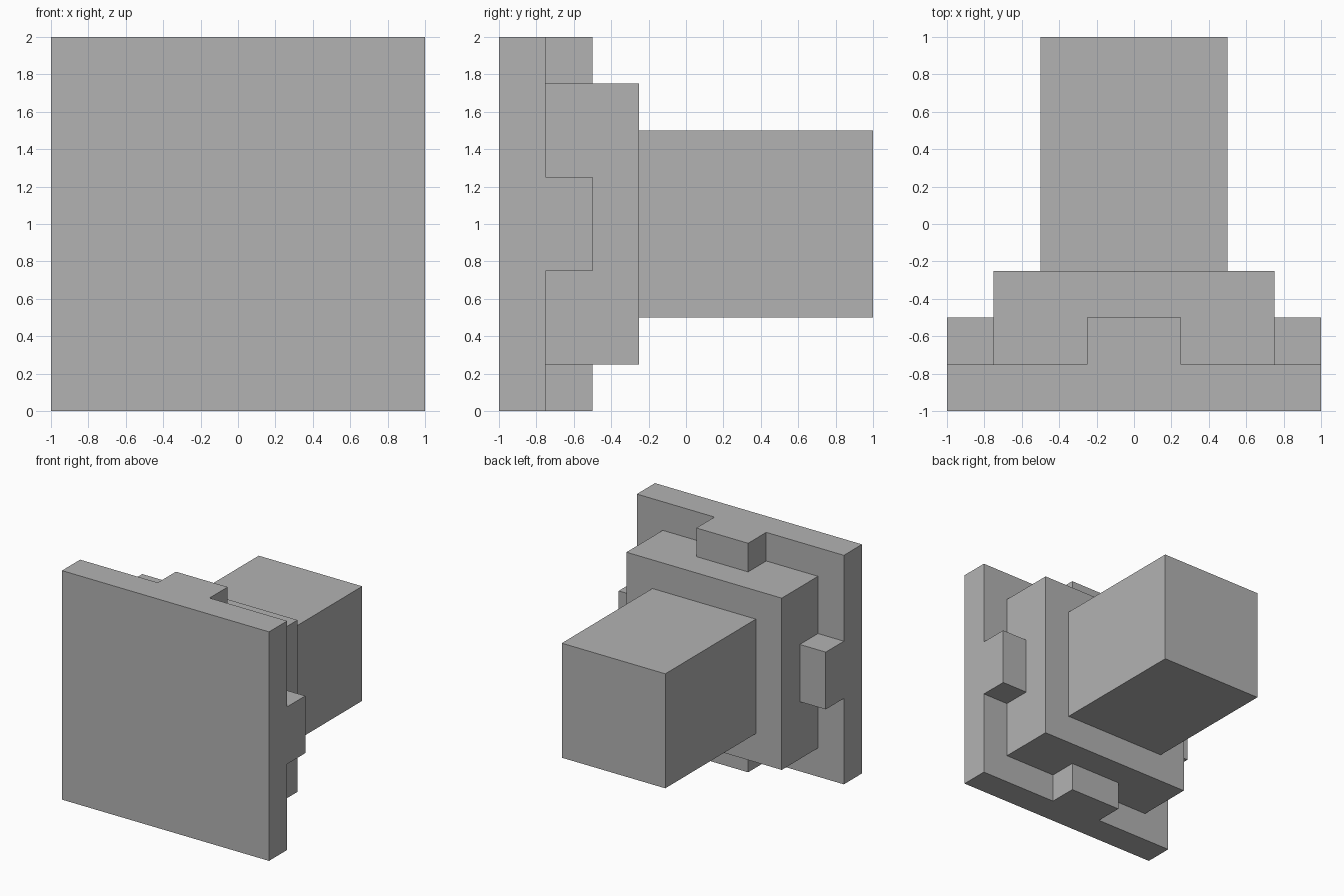
import bpy
import bmesh
from math import pi
from mathutils import Matrix, Vector

cube = bpy.data.objects.get("Cube")
if cube:
    bpy.data.objects.remove(cube, do_unlink=True)

# Single flat grey
GREY = (0.45, 0.45, 0.45, 1.0)
grey = bpy.data.materials.new("plain grey")
grey.use_nodes = True
grey.diffuse_color = GREY
grey.node_tree.nodes["Principled BSDF"].inputs["Base Color"].default_value = GREY

AXIS = Vector((0, 0, 1))  # the parts are stacked along y through this point


def box(name, low, high, angle=0.0):
    """Box between two corners given relative to the axis, turned about it."""
    low, high = Vector(low), Vector(high)
    bm = bmesh.new()
    bmesh.ops.create_cube(bm, size=1)
    bmesh.ops.scale(bm, vec=high - low, verts=bm.verts)
    bmesh.ops.translate(bm, vec=(low + high) / 2, verts=bm.verts)
    bm.transform(Matrix.Translation(AXIS) @ Matrix.Rotation(angle, 4, 'Y'))
    mesh = bpy.data.meshes.new(name)
    bm.to_mesh(mesh)
    bm.free()
    mesh.materials.append(grey)
    obj = bpy.data.objects.new(name, mesh)
    bpy.context.collection.objects.link(obj)


def square_block(name, half, front, back):
    box(name, (-half, front, -half), (half, back, half))


# Stepped blocks from front to back
square_block("face_plate", 1.0, -1.0, -0.75)
square_block("collar", 0.75, -0.75, -0.25)
square_block("rear_arm", 0.5, -0.25, 1.0)

# One tab at the middle of each plate edge
for i, side in enumerate(("top", "left", "bottom", "right")):
    box(side + "_tab", (-0.25, -0.75, 0.75), (0.25, -0.5, 1.0), i * pi / 2)
